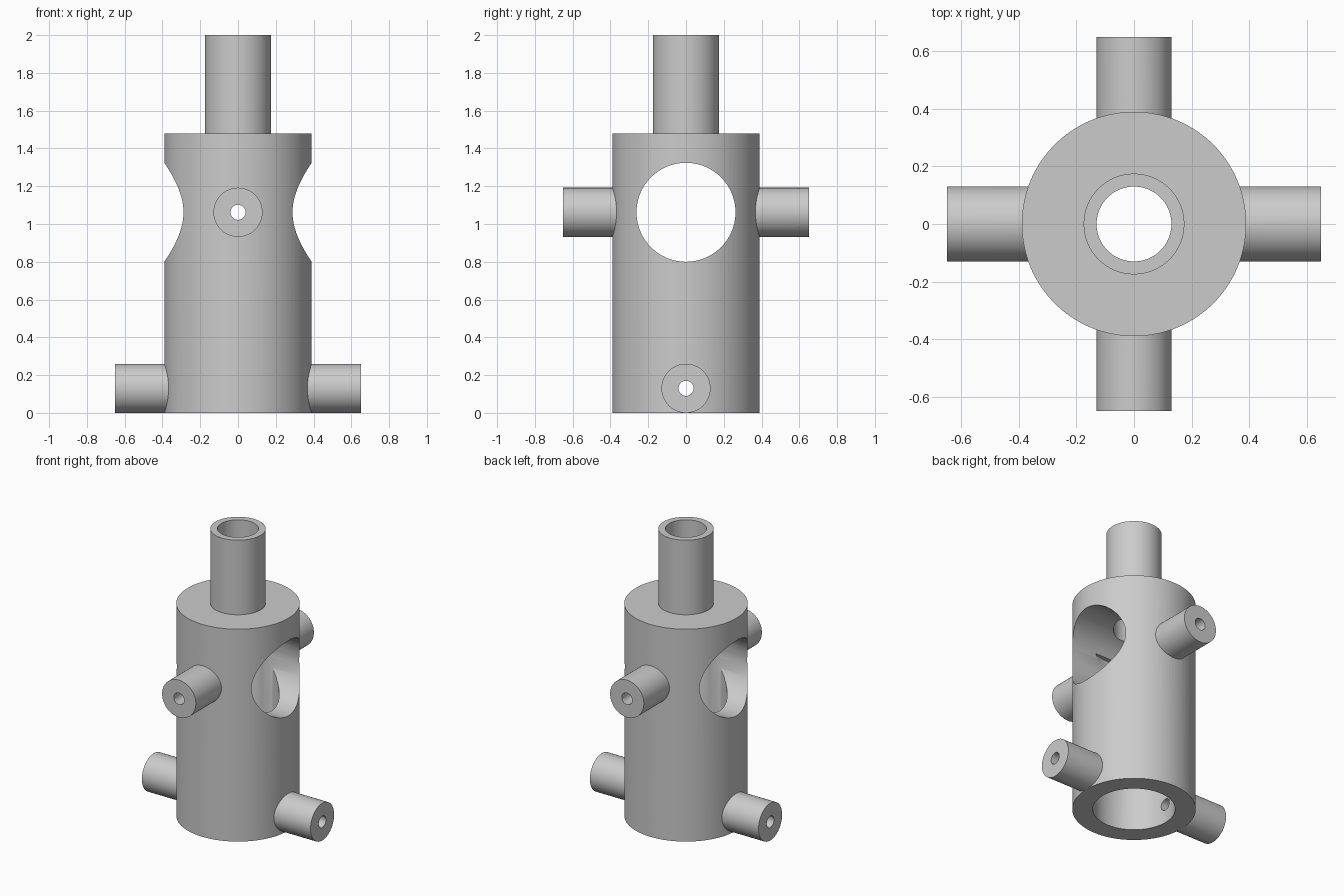
import bpy
from math import pi
from mathutils import Matrix

SIDES = 96
PORT_Z = 1.062      # height of the window and the upper studs
STUD_R = 0.13

cube = bpy.data.objects.get("Cube")
if cube:
    bpy.data.objects.remove(cube, do_unlink=True)

grey = bpy.data.materials.new("plain_grey")
grey.use_nodes = True
colour = (0.6, 0.6, 0.6, 1)
grey.diffuse_color = colour
for node in grey.node_tree.nodes:
    if node.type == "BSDF_PRINCIPLED":
        node.inputs["Base Color"].default_value = colour


def cylinder(name, radius, axis, start, end, height=0.0):
    """Round bar from start to end along an axis; side bars sit at a height."""
    bpy.ops.mesh.primitive_cylinder_add(vertices=SIDES, radius=radius, depth=end - start)
    ob = bpy.context.object
    ob.name = name
    ob.data.materials.append(grey)
    turn = {"X": Matrix.Rotation(pi / 2, 4, "Y"),
            "Y": Matrix.Rotation(pi / 2, 4, "X"),
            "Z": Matrix.Identity(4)}[axis]
    middle = (start + end) / 2
    place = [0, 0, height]
    place["XYZ".index(axis)] += middle
    half_step = Matrix.Rotation(pi / SIDES, 4, "Z")
    ob.data.transform(Matrix.Translation(place) @ turn @ half_step)
    return ob


def combine(target, tool, operation):
    mod = target.modifiers.new(tool.name, "BOOLEAN")
    mod.operation = operation
    mod.solver = "EXACT"
    mod.object = tool
    bpy.context.view_layer.objects.active = target
    bpy.ops.object.modifier_apply(modifier=mod.name)
    bpy.data.objects.remove(tool, do_unlink=True)


# Solid shapes: barrel, neck and four studs
barrel = cylinder("drilled_barrel", 0.39, "Z", 0, 1.48)
combine(barrel, cylinder("neck", 0.175, "Z", 1.4, 2.0), "UNION")
for axis, height in (("X", STUD_R), ("Y", PORT_Z)):
    for start, end in ((0.31, 0.65), (-0.65, -0.31)):
        combine(barrel, cylinder("stud", STUD_R, axis, start, end, height), "UNION")

# Hollows: wide bore, neck bore, cross window and stud holes
combine(barrel, cylinder("wide_bore", 0.26, "Z", -0.2, 1.19), "DIFFERENCE")
combine(barrel, cylinder("neck_bore", 0.13, "Z", 0.9, 2.2), "DIFFERENCE")
for axis, height in (("X", STUD_R), ("Y", PORT_Z)):
    combine(barrel, cylinder("stud_hole", 0.04, axis, -0.8, 0.8, height), "DIFFERENCE")
combine(barrel, cylinder("window", 0.262, "X", -0.8, 0.8, PORT_Z), "DIFFERENCE")

# Smooth round walls with crisp rims
bpy.ops.object.select_all(action="DESELECT")
barrel.select_set(True)
bpy.context.view_layer.objects.active = barrel
bpy.ops.object.shade_smooth_by_angle(angle=pi / 6)
